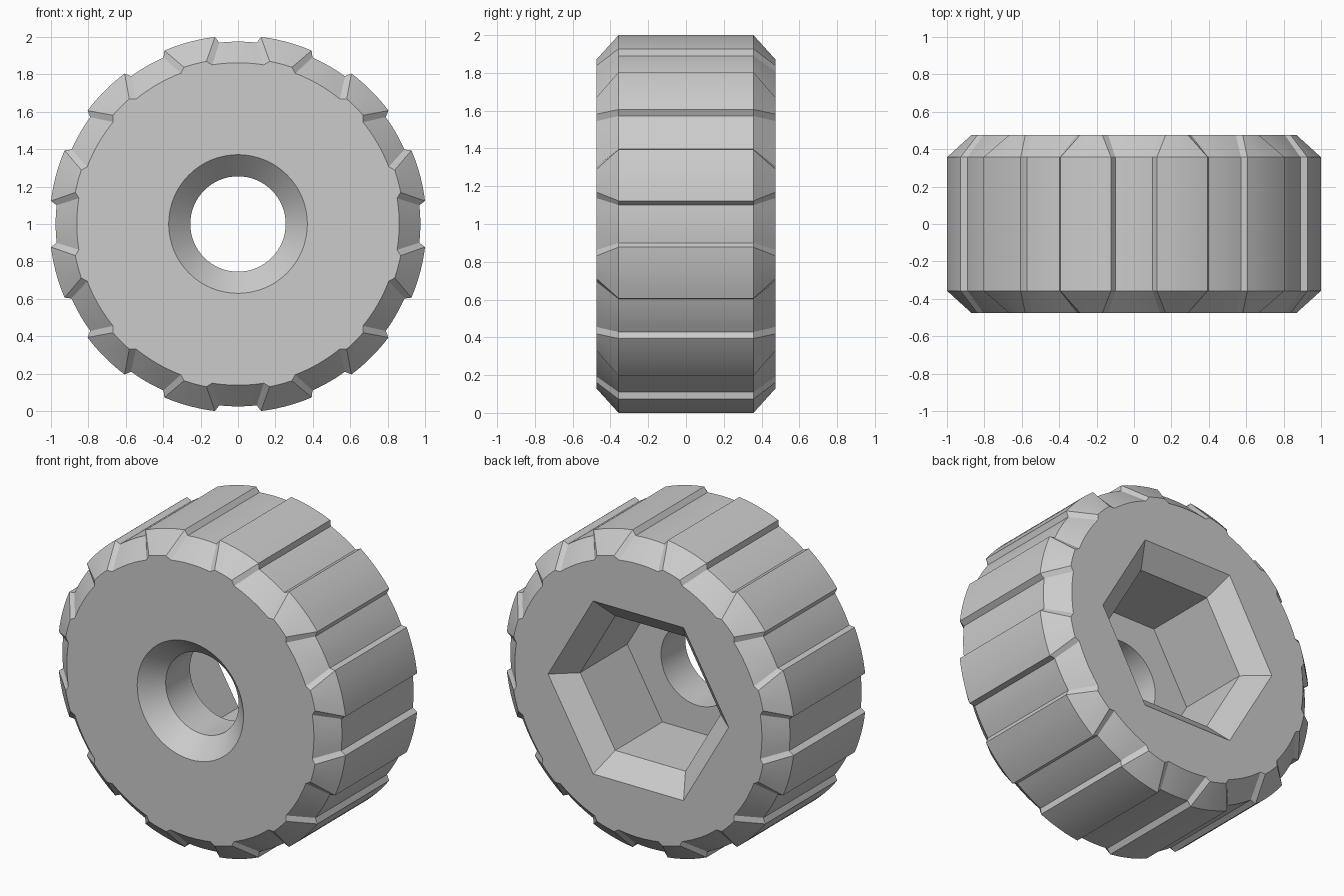
import bpy, bmesh
from math import sin, cos, pi, radians

if "Cube" in bpy.data.objects:
    bpy.data.objects.remove(bpy.data.objects["Cube"])

GRIPS = 12
HALF, SHOULDER = 0.475, 0.357   # half width of the knob, start of its rim bevel
STEPS = 6                       # segments per arc

grey = bpy.data.materials.new("plain_grey")
grey.use_nodes = True
grey.diffuse_color = (0.6, 0.6, 0.6, 1)
grey.node_tree.nodes["Principled BSDF"].inputs["Base Color"].default_value = (0.6, 0.6, 0.6, 1)


def arc(radius, start, end):
    """Points of an arc in the x-z plane, angles in degrees from the top."""
    angles = [radians(start + (end - start) * i / STEPS) for i in range(STEPS + 1)]
    return [(radius * sin(a), radius * cos(a)) for a in angles]


def grip_outline(groove_r, groove_half, lobe_r, lobe_half):
    """Round outline of alternating grooves and raised lobes."""
    pitch = 360 / GRIPS
    points = []
    for i in range(GRIPS):
        a = i * pitch
        points += arc(groove_r, a - groove_half, a + groove_half)
        points += arc(lobe_r, a + pitch / 2 - lobe_half, a + pitch / 2 + lobe_half)
    return points


def polygon(radius, sides):
    """Regular polygon with a corner on +x."""
    return [(radius * cos(2 * pi * i / sides), radius * sin(2 * pi * i / sides))
            for i in range(sides)]


def loft(name, sections):
    """Closed solid through (y, outline) sections along y, centred at z = 1."""
    bm = bmesh.new()
    rings = [[bm.verts.new((x, y, z + 1)) for x, z in outline] for y, outline in sections]
    for a, b in zip(rings, rings[1:]):
        for i in range(len(a)):
            j = (i + 1) % len(a)
            bm.faces.new((a[i], a[j], b[j], b[i]))
    bm.faces.new(rings[0])
    bm.faces.new(rings[-1])
    bmesh.ops.recalc_face_normals(bm, faces=bm.faces)
    mesh = bpy.data.meshes.new(name)
    bm.to_mesh(mesh)
    bm.free()
    mesh.materials.append(grey)
    obj = bpy.data.objects.new(name, mesh)
    bpy.context.collection.objects.link(obj)
    return obj


# Grooved body with bevelled rims
rim = grip_outline(0.862, 9.2, 0.886, 4)
side = grip_outline(0.975, 5.9, 1.0075, 8)
knob = loft("knob_body", [(-HALF, rim), (-SHOULDER, side), (SHOULDER, side), (HALF, rim)])

# Countersunk bolt hole from the front, hexagonal nut pocket from the back
over = 0.05
hole = loft("bolt_hole_cutter", [
    (-HALF - over, polygon(0.37 + over, 64)), (-SHOULDER, polygon(0.255, 64)),
    (0.1, polygon(0.255, 64))])
slope = (0.63 - 0.49) / 0.12
pocket = loft("nut_pocket_cutter", [
    (-0.115, polygon(0.49, 6)), (HALF - 0.12, polygon(0.49, 6)),
    (HALF + over, polygon(0.63 + over * slope, 6))])

bpy.ops.object.select_all(action="DESELECT")
bpy.context.view_layer.objects.active = knob
knob.select_set(True)
for cutter in (hole, pocket):
    cutter.hide_render = True
    cut = knob.modifiers.new("cut", "BOOLEAN")
    cut.operation = "DIFFERENCE"
    cut.solver = "EXACT"
    cut.object = cutter
    bpy.ops.object.modifier_apply(modifier=cut.name)
    bpy.data.objects.remove(cutter)

bpy.ops.object.shade_smooth_by_angle(angle=radians(25))
